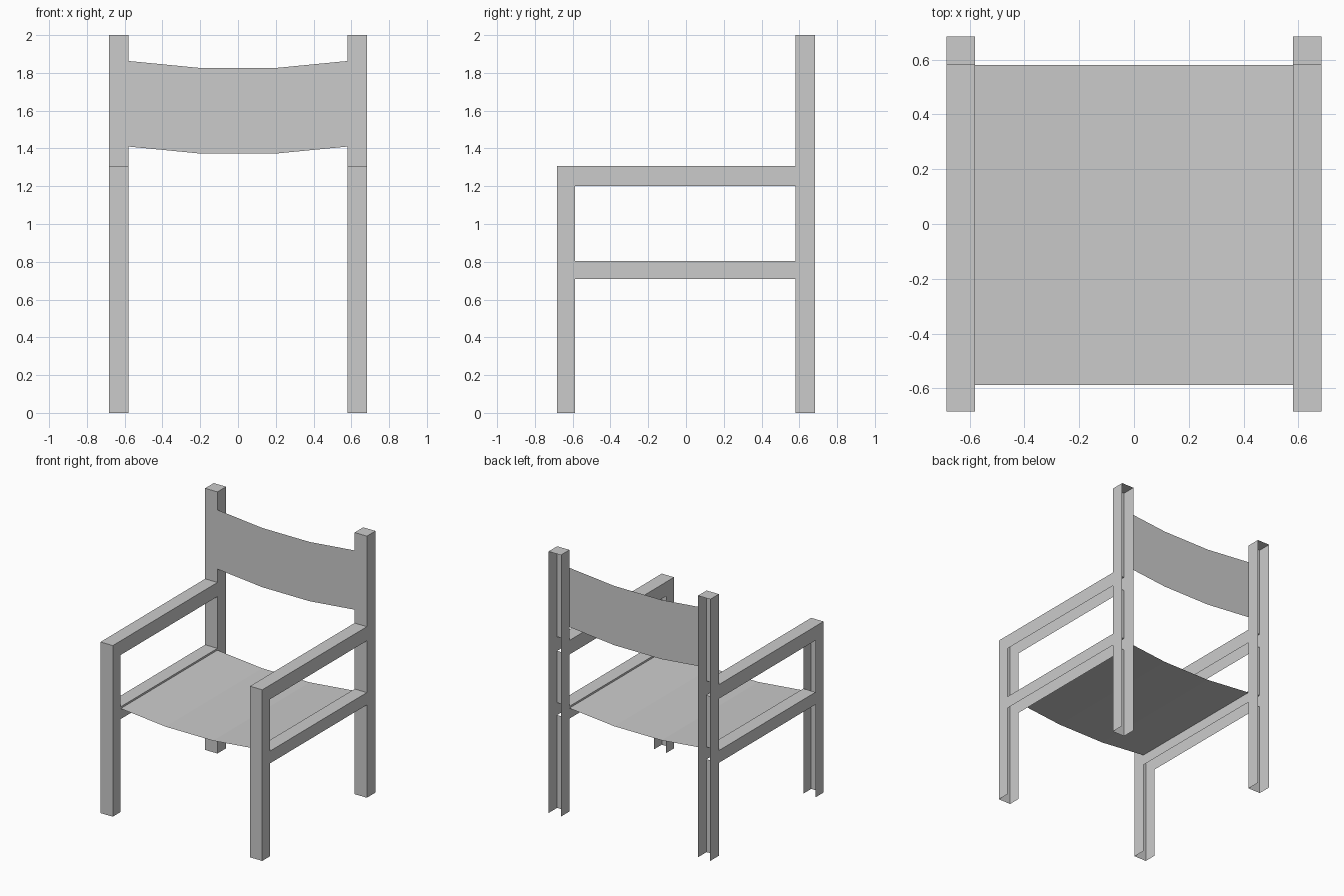
import bpy, bmesh

if "Cube" in bpy.data.objects:
    bpy.data.objects.remove(bpy.data.objects["Cube"])

OUT, INN = 0.684, 0.58            # outer and inner faces of the frame
RAIL, ARM, TOP = (0.71, 0.804), (1.2, 1.308), 2.0
FRONT_IN = -0.588                 # inner edge of the front legs
SAG = [(-INN, 0), (-0.2, -0.037), (0.2, -0.037), (INN, 0)]


def finish(name, bm):
    bmesh.ops.remove_doubles(bm, verts=bm.verts, dist=1e-5)
    mesh = bpy.data.meshes.new(name)
    bm.to_mesh(mesh)
    bm.free()
    obj = bpy.data.objects.new(name, mesh)
    bpy.context.collection.objects.link(obj)
    return obj


def shell(bm, y, z, omit):
    """Thin-walled box across the frame width, leaving out the named sides."""
    x = (INN, OUT)
    v = [bm.verts.new((x[i], y[j], z[k])) for i in (0, 1) for j in (0, 1) for k in (0, 1)]
    sides = {"inner": (0, 1, 3, 2), "outer": (4, 6, 7, 5), "front": (0, 4, 5, 1),
             "back": (2, 3, 7, 6), "bottom": (0, 2, 6, 4), "top": (1, 5, 7, 3)}
    for side, ids in sides.items():
        if side not in omit.split():
            bm.faces.new([v[i] for i in ids])


def mirrored(name, pieces):
    bm = bmesh.new()
    for y, z, omit in pieces:
        shell(bm, y, z, omit)
    finish(name, bm).modifiers.new("Mirror", 'MIRROR')


def sheet(name, a, b):
    """Sagging single-layer panel between two (y, z) edges."""
    bm = bmesh.new()
    rows = [[bm.verts.new((x, y, z + s)) for x, s in SAG] for y, z in (a, b)]
    for i in range(len(SAG) - 1):
        bm.faces.new((rows[0][i], rows[0][i + 1], rows[1][i + 1], rows[1][i]))
    finish(name, bm)


# Front legs: channels open at the back and underneath
mirrored("front_legs", [((-OUT, FRONT_IN), (0, ARM[1]), "back bottom")])

# Back legs: channels open at the back, with openings where rail and arm join
cuts = [0, *RAIL, *ARM, TOP]
mirrored("back_legs", [
    ((INN, OUT), (cuts[i], cuts[i + 1]),
     "back bottom" + (" front" if i in (1, 3) else "") + (" top" if i < 4 else ""))
    for i in range(5)])

# Arms and seat rails: channels open underneath
mirrored("armrests", [((FRONT_IN, INN), ARM, "front back bottom")])
mirrored("seat_rails", [((FRONT_IN, INN), RAIL, "front back bottom")])

# Sling seat and backrest
sheet("seat", (FRONT_IN, 0.79), (INN, 0.79))
sheet("backrest", (INN, 1.41), (INN, 1.863))
